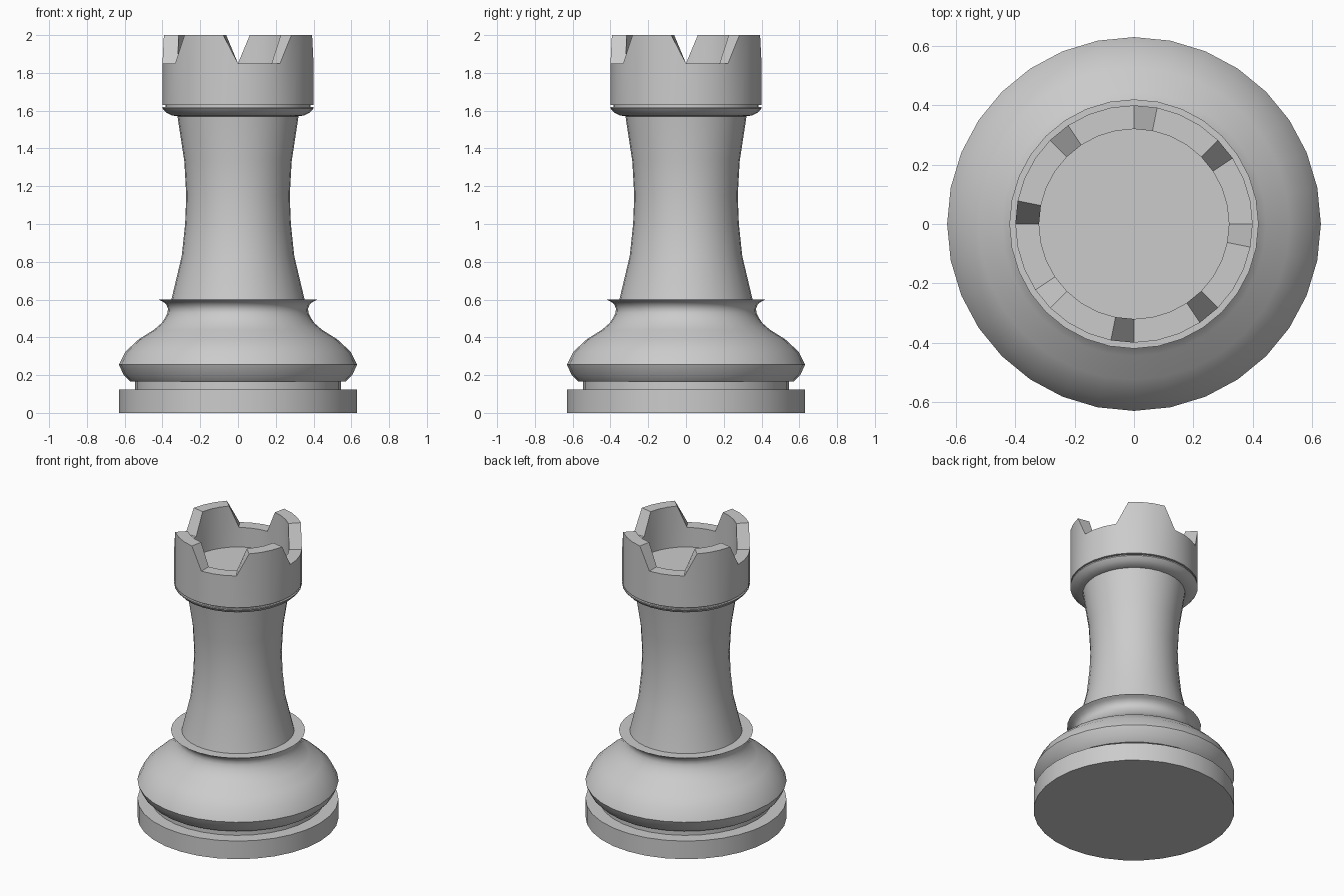
import bpy
import bmesh
from math import cos, sin, tau, radians

SIDES = 32

if "Cube" in bpy.data.objects:
    bpy.data.objects.remove(bpy.data.objects["Cube"])

# One plain grey for the whole piece
grey = bpy.data.materials.new("light grey")
grey.use_nodes = True
colour = (0.6, 0.6, 0.6, 1)
grey.diffuse_color = colour
grey.node_tree.nodes["Principled BSDF"].inputs["Base Color"].default_value = colour


def lathe(name, profile, reshape=None):
    """Revolve (radius, height) points; reshape(side, z) may move ring heights."""
    bm = bmesh.new()
    rings = []
    for r, z in profile:
        ring = []
        for i in range(SIDES):
            a = tau * i / SIDES
            h = reshape(i, z) if reshape else z
            ring.append(bm.verts.new((r * cos(a), r * sin(a), h)))
        rings.append(ring)
    for low, high in zip(rings, rings[1:]):
        for i in range(SIDES):
            j = (i + 1) % SIDES
            bm.faces.new((low[i], low[j], high[j], high[i]))
    bm.faces.new(rings[0][::-1])
    bm.faces.new(rings[-1])
    mesh = bpy.data.meshes.new(name)
    bm.to_mesh(mesh)
    bm.free()
    mesh.materials.append(grey)
    obj = bpy.data.objects.new(name, mesh)
    bpy.context.collection.objects.link(obj)
    bpy.ops.object.select_all(action="DESELECT")
    obj.select_set(True)
    bpy.context.view_layer.objects.active = obj
    bpy.ops.object.shade_smooth_by_angle(angle=radians(35))
    return obj


# Foot disc and the recessed ring above it
lathe("plinth", [(0.63, 0), (0.63, 0.125)])
lathe("recessed_ring", [(0.545, 0.12), (0.545, 0.17)])

# Rounded body flaring out into the collar
lathe("belly", [
    (0.57, 0.165), (0.605, 0.2), (0.63, 0.255), (0.595, 0.325),
    (0.525, 0.39), (0.445, 0.44), (0.405, 0.475), (0.385, 0.505),
    (0.373, 0.53), (0.371, 0.552), (0.38, 0.575), (0.398, 0.589),
    (0.42, 0.6)])

# Waisted column
lathe("column", [
    (0.355, 0.59), (0.298, 0.83), (0.28, 1.0), (0.274, 1.15),
    (0.284, 1.33), (0.322, 1.58)])

# Moulding under the crown, with a thin groove above it
lathe("crown_moulding", [
    (0.318, 1.57), (0.35, 1.575), (0.38, 1.59), (0.4, 1.612), (0.4, 1.62)])
lathe("crown_groove", [(0.385, 1.615), (0.385, 1.635)])


# Hollow crown: four of every eight rim points drop to form the notches
def notch(side, z):
    return 1.85 if z == 2 and side % 8 < 4 else z


lathe("crown", [
    (0.4, 1.63), (0.4, 2), (0.32, 2), (0.32, 1.715)], notch)
